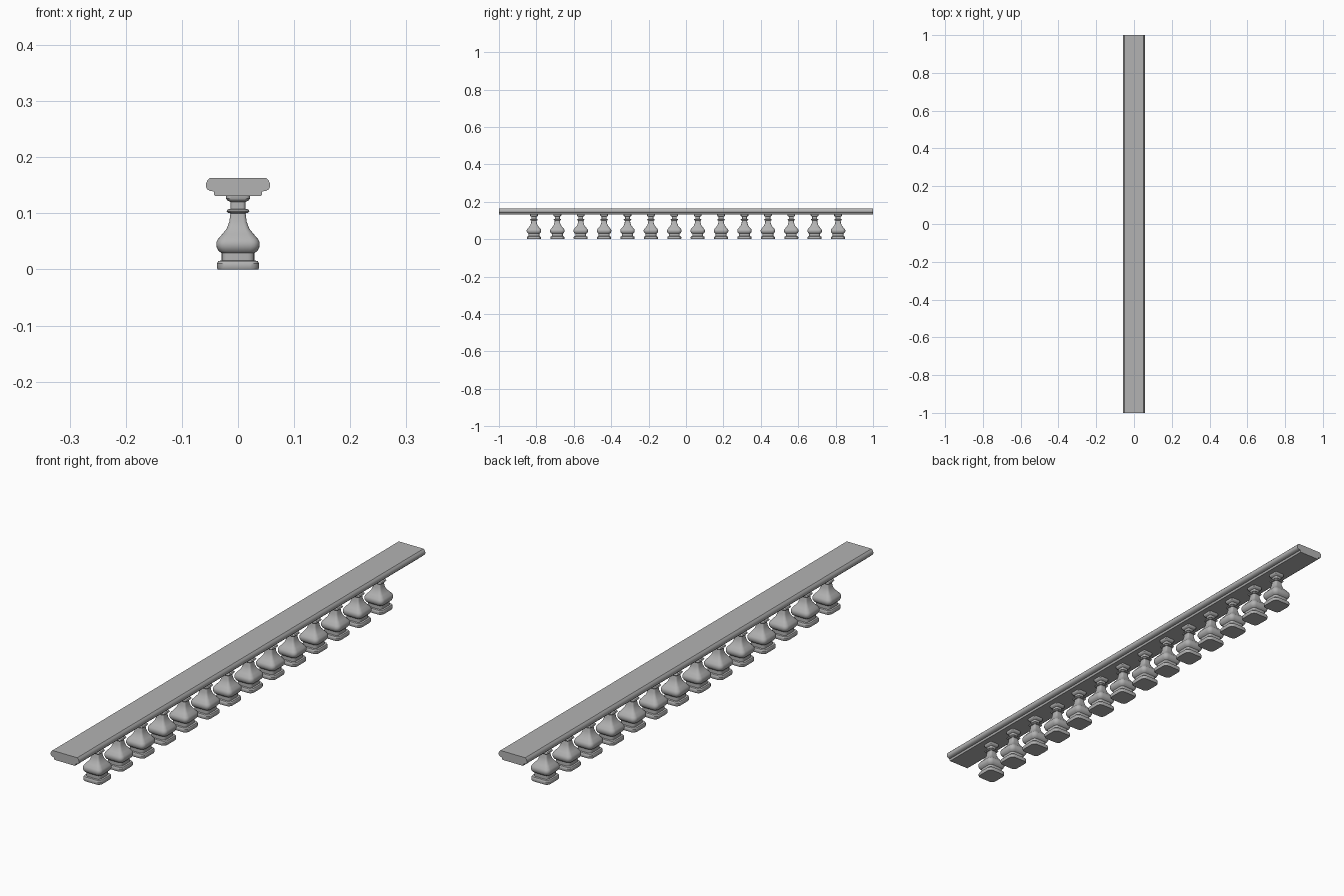
import bpy
import bmesh
from math import cos, sin, pi

default = bpy.data.objects.get("Cube")
if default:
    bpy.data.objects.remove(default, do_unlink=True)

stone = bpy.data.materials.new("grey_stone")
stone.use_nodes = True
GREY = (0.45, 0.45, 0.45, 1)
stone.diffuse_color = GREY
stone.node_tree.nodes["Principled BSDF"].inputs["Base Color"].default_value = GREY


def rounded_square(half, rounding=0.4, steps=4):
    """Outline of a square with rounded corners and a point mid-side."""
    r = half * rounding
    c = half - r
    points = []
    for q in range(4):
        a0 = q * pi / 2
        points.append((half * cos(a0), half * sin(a0)))
        sx, sy = (1, 1, -1, -1)[(q + 4) % 4], (1, 1, -1, -1)[(q + 3) % 4]
        sx, sy = ((1, 1), (-1, 1), (-1, -1), (1, -1))[q]
        for i in range(steps + 1):
            a = a0 + i * pi / 2 / steps
            points.append((sx * c + r * cos(a), sy * c + r * sin(a)))
    return points


def loft(name, rings):
    """Skin a stack of outlines with quads and cap both ends."""
    bm = bmesh.new()
    loops = [[bm.verts.new(p) for p in ring] for ring in rings]
    n = len(loops[0])
    for low, high in zip(loops, loops[1:]):
        for i in range(n):
            j = (i + 1) % n
            bm.faces.new((low[i], low[j], high[j], high[i]))
    bm.faces.new(loops[0][::-1])
    bm.faces.new(loops[-1])
    bmesh.ops.recalc_face_normals(bm, faces=bm.faces)
    mesh = bpy.data.meshes.new(name)
    bm.to_mesh(mesh)
    bm.free()
    mesh.materials.append(stone)
    return mesh


def place(name, mesh, y=0):
    obj = bpy.data.objects.new(name, mesh)
    obj.location.y = y
    bpy.context.collection.objects.link(obj)
    return obj


# Baluster: half width and height up the turned profile
PROFILE = [
    (0.036, 0), (0.0375, 0.003), (0.0375, 0.011), (0.035, 0.015),
    (0.029, 0.016), (0.029, 0.029), (0.035, 0.033), (0.0385, 0.041),
    (0.0385, 0.048), (0.036, 0.054), (0.028, 0.063), (0.020, 0.073),
    (0.0155, 0.085), (0.0135, 0.100), (0.018, 0.101), (0.0205, 0.104),
    (0.018, 0.107), (0.013, 0.108), (0.013, 0.120), (0.019, 0.123),
    (0.021, 0.126), (0.021, 0.132),
]
baluster = loft("baluster", [[(x, y, z) for x, y in rounded_square(h)]
                             for h, z in PROFILE])

COUNT = 14
REACH = 0.813
for i in range(COUNT):
    obj = place(f"baluster_{i + 1}", baluster, -REACH + 2 * REACH * i / (COUNT - 1))
    if i == 0:
        bpy.context.view_layer.objects.active = obj
        obj.select_set(True)
        bpy.ops.object.shade_smooth_by_angle(angle=0.6)
        obj.select_set(False)

# Handrail: moulded section, mirrored and run along y
HALF = [(0.041, 0.131), (0.043, 0.134), (0.043, 0.139), (0.050, 0.140),
        (0.055, 0.143), (0.057, 0.147), (0.057, 0.153), (0.055, 0.158),
        (0.050, 0.163)]
section = HALF + [(-x, z) for x, z in reversed(HALF)]
rail = loft("handrail", [[(x, y, z) for x, z in section] for y in (-1, 1)])
obj = place("handrail", rail)
bpy.context.view_layer.objects.active = obj
obj.select_set(True)
bpy.ops.object.shade_smooth_by_angle(angle=0.6)
